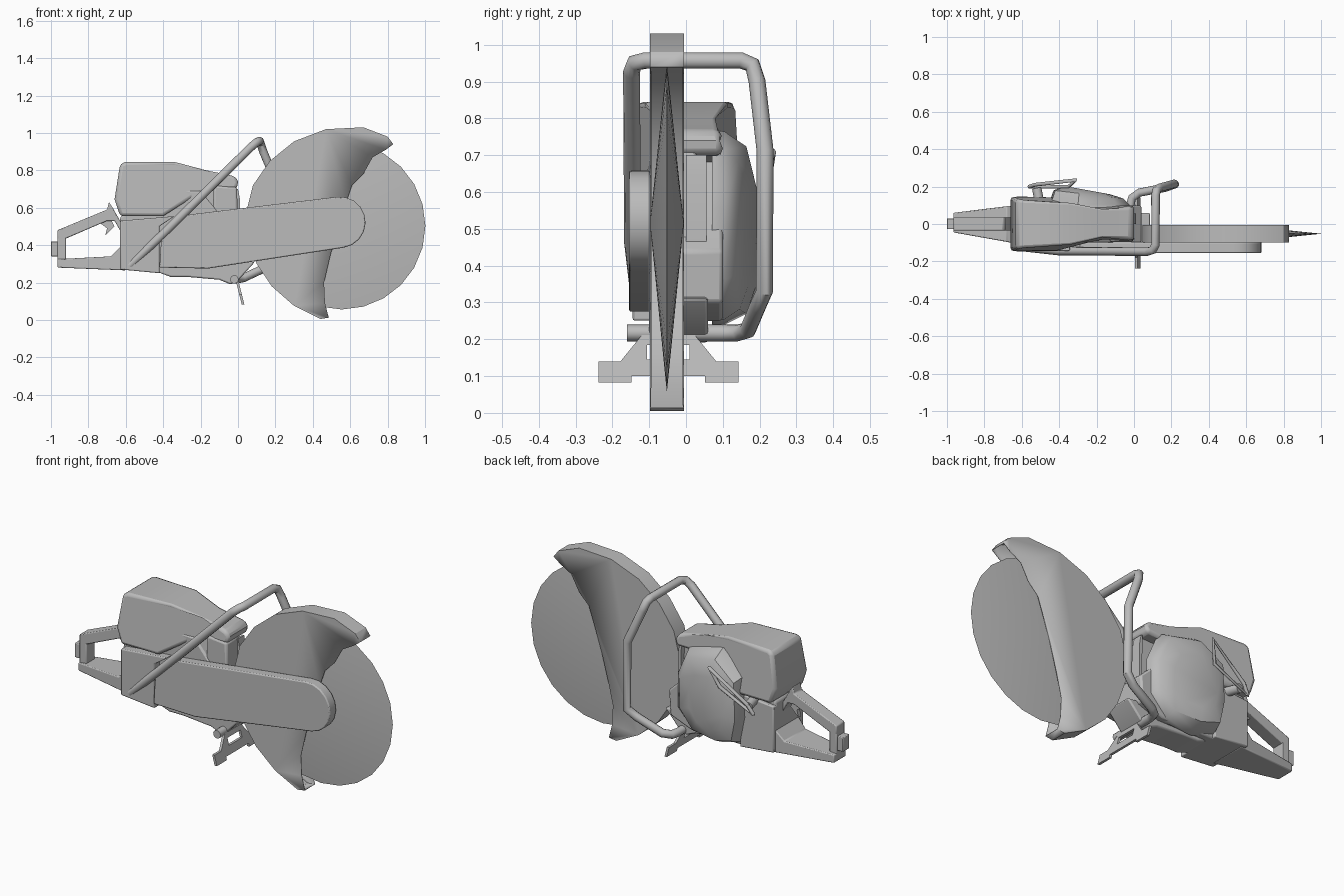
import bpy, bmesh, math
from mathutils import Vector

grey = bpy.data.materials.new("plain grey")
grey.diffuse_color = (0.5, 0.5, 0.5, 1)


def finish(ob, bevel=0, angle=30):
    ob.data.materials.append(grey)
    bpy.ops.object.select_all(action='DESELECT')
    ob.select_set(True)
    bpy.context.view_layer.objects.active = ob
    if bevel:
        m = ob.modifiers.new("edge", 'BEVEL')
        m.width, m.segments, m.limit_method = bevel, 2, 'ANGLE'
        m.angle_limit = math.radians(40)
    bpy.ops.object.shade_smooth_by_angle(angle=math.radians(angle))
    return ob


def mesh_object(name, bm):
    me = bpy.data.meshes.new(name)
    bm.to_mesh(me)
    bm.free()
    ob = bpy.data.objects.new(name, me)
    bpy.context.collection.objects.link(ob)
    return ob


def loft(name, rings, bevel=0, angle=30):
    """Join equal-length rings of 3D points and cap both ends."""
    bm = bmesh.new()
    vs = [[bm.verts.new(p) for p in r] for r in rings]
    n = len(vs[0])
    for a, b in zip(vs, vs[1:]):
        for i in range(n):
            bm.faces.new((a[i], a[(i + 1) % n], b[(i + 1) % n], b[i]))
    bm.faces.new(vs[0])
    bm.faces.new(vs[-1])
    bmesh.ops.recalc_face_normals(bm, faces=bm.faces)
    return finish(mesh_object(name, bm), bevel, angle)


def prism(name, pts, y0, y1, bevel=0):
    """Extrude an x-z outline between y0 and y1 (numbers or functions)."""
    f = lambda y, p: y(*p) if callable(y) else y
    return loft(name, [[(p[0], f(y, p), p[1]) for p in pts] for y in (y0, y1)], bevel)


def tube(name, pts, r):
    cu = bpy.data.curves.new(name, 'CURVE')
    cu.dimensions, cu.bevel_depth, cu.bevel_resolution = '3D', r, 3
    cu.use_fill_caps = True
    sp = cu.splines.new('POLY')
    sp.points.add(len(pts) - 1)
    for q, p in zip(sp.points, pts):
        q.co = (*p, 1)
    ob = bpy.data.objects.new(name, cu)
    bpy.context.collection.objects.link(ob)
    bpy.ops.object.select_all(action='DESELECT')
    ob.select_set(True)
    bpy.context.view_layer.objects.active = ob
    bpy.ops.object.convert(target='MESH')
    return finish(bpy.context.object, angle=45)


def arc(cx, cz, r, a0, a1, n):
    return [(cx + r * math.cos(math.radians(a0 + (a1 - a0) * i / n)),
             cz + r * math.sin(math.radians(a0 + (a1 - a0) * i / n))) for i in range(n + 1)]


# Cutting disc: two shallow cones
MID = -0.052
bm = bmesh.new()
rim = [bm.verts.new((x, MID, z)) for x, z in arc(0.555, 0.503, 0.447, 0, 345, 23)]
for s in (-1, 1):
    tip = bm.verts.new((0.555, MID + s * 0.046, 0.515))
    for i in range(24):
        bm.faces.new((rim[i], rim[(i + 1) % 24], tip))
bmesh.ops.recalc_face_normals(bm, faces=bm.faces)
finish(mesh_object("cutting_disc", bm))

# Disc guard: two cheeks and an outer rim, open toward the front
outer = [(0.83, 0.94), (0.80, 0.98), (0.67, 1.03), (0.47, 1.02), (0.30, 0.955), (0.17, 0.85),
         (0.08, 0.72), (0.045, 0.58), (0.05, 0.44), (0.10, 0.30), (0.18, 0.18), (0.30, 0.075),
         (0.44, 0.005), (0.485, 0.012)]
mouth = [(0.465, 0.09), (0.46, 0.20), (0.49, 0.33), (0.53, 0.48), (0.575, 0.62), (0.61, 0.72),
         (0.67, 0.78), (0.72, 0.87), (0.79, 0.91)]
bm = bmesh.new()
cheeks = [[bm.verts.new((x, y, z)) for x, z in outer + mouth] for y in (-0.098, -0.006)]
for c in cheeks:
    bm.faces.new(c)
for i in range(len(outer) - 1):
    bm.faces.new((cheeks[0][i], cheeks[0][i + 1], cheeks[1][i + 1], cheeks[1][i]))
bmesh.ops.recalc_face_normals(bm, faces=bm.faces)
guard = mesh_object("disc_guard", bm)
thick = guard.modifiers.new("wall", 'SOLIDIFY')
thick.thickness = 0.004
finish(guard)

# Drive arm along the near side
prism("drive_arm", [(-0.42, 0.28), (-0.41, 0.44), (-0.29, 0.56)]
      + arc(0.545, 0.522, 0.137, 97, -82, 9) + [(-0.16, 0.275)], -0.155, -0.097, 0.006)

# Engine block, rear block and sump
prism("engine_block", [(-0.63, 0.27), (-0.42, 0.25), (-0.10, 0.25), (0.03, 0.30), (0.04, 0.44),
                       (-0.10, 0.57), (-0.20, 0.69), (-0.40, 0.70), (-0.63, 0.55)], -0.10, 0.10, 0.01)
prism("rear_block", [(-0.63, 0.27), (-0.42, 0.25), (-0.42, 0.50), (-0.34, 0.555), (-0.63, 0.53)],
      -0.145, 0.12, 0.006)
prism("sump", [(-0.44, 0.26), (-0.36, 0.23), (-0.27, 0.23), (-0.10, 0.215), (-0.04, 0.19),
               (0.0, 0.21), (0.09, 0.31), (-0.2, 0.33)], -0.10, 0.06, 0.008)
prism("silencer", [(-0.14, 0.40), (0.0, 0.40), (-0.005, 0.71), (-0.13, 0.72)], -0.095, 0.03, 0.012)
prism("silencer_plate", [(0.0, 0.38), (0.012, 0.38), (0.012, 0.64), (0.0, 0.70), (-0.01, 0.70)],
      -0.0, 0.055)


# Top cover, narrowing toward the front
def cover_side(near, far):
    def side(x, z):
        t = min(1, max(0, (x + 0.40) / 0.22))
        lean = 0.90 if z > 0.76 else 1
        return (near + (far - near) * t) * lean
    return side


prism("top_cover", [(-0.63, 0.555), (-0.66, 0.645), (-0.63, 0.835), (-0.60, 0.845), (-0.34, 0.845),
                    (-0.17, 0.80), (-0.015, 0.768), (0.0, 0.74), (-0.005, 0.70), (-0.16, 0.695),
                    (-0.22, 0.67), (-0.40, 0.555)],
      cover_side(-0.147, -0.09), cover_side(0.147, 0.10), 0.018)

# Starter housing bulging from the far side
base = [(-0.43, 0.27), (-0.30, 0.235), (-0.12, 0.25), (-0.02, 0.36), (-0.02, 0.56),
        (-0.09, 0.72), (-0.30, 0.77), (-0.45, 0.66), (-0.46, 0.42)]


def housing_ring(scale, y):
    return [(-0.26 + (x + 0.26) * scale, y - 0.10 * (x + 0.26) * (y > 0.11),
             0.46 + (z - 0.46) * scale) for x, z in base]


loft("starter_housing", [housing_ring(1, 0.07), housing_ring(0.98, 0.105),
                         housing_ring(0.85, 0.16), housing_ring(0.55, 0.183)], angle=40)

# Pull handle and its stub
tri = [(-0.56, 0.20, 0.50), (-0.53, 0.21, 0.55), (-0.31, 0.235, 0.71), (-0.35, 0.20, 0.60)]
tube("pull_handle", tri + tri[:2], 0.010)
tube("pull_stub", [(-0.50, 0.09, 0.54), (-0.52, 0.19, 0.53)], 0.025)

# Rear handle: grip, end bar and wide base
prism("rear_grip", [(-0.965, 0.43), (-0.965, 0.48), (-0.70, 0.59), (-0.69, 0.63), (-0.67, 0.60),
                    (-0.625, 0.52), (-0.62, 0.46), (-0.66, 0.53), (-0.70, 0.53), (-0.92, 0.435)],
      -0.035, 0.038, 0.005)
prism("rear_end_bar", [(-0.965, 0.28), (-0.965, 0.48), (-0.92, 0.46), (-0.92, 0.30)],
      -0.035, 0.038, 0.005)
prism("rear_end_pad", [(-1.0, 0.34), (-1.0, 0.42), (-0.95, 0.42), (-0.95, 0.34)], -0.028, 0.03, 0.004)
prism("rear_base", [(-0.965, 0.28), (-0.965, 0.325), (-0.68, 0.34), (-0.62, 0.40), (-0.60, 0.40),
                    (-0.60, 0.265)],
      lambda x, z: -0.045 - 0.065 * (x + 0.965) / 0.365,
      lambda x, z: 0.06 + 0.045 * (x + 0.965) / 0.365, 0.005)
prism("trigger", [(-0.68, 0.54), (-0.74, 0.52), (-0.70, 0.49), (-0.71, 0.45), (-0.66, 0.50)],
      -0.012, 0.012)

# Wrap-around front handle
tube("front_handle", [(-0.58, -0.125, 0.29), (-0.40, -0.145, 0.46), (0.07, -0.148, 0.925),
                      (0.10, -0.14, 0.95), (0.115, -0.11, 0.957), (0.115, 0.15, 0.957),
                      (0.12, 0.18, 0.945), (0.135, 0.193, 0.90), (0.215, 0.215, 0.71),
                      (0.22, 0.213, 0.33), (0.17, 0.195, 0.29), (0.03, 0.168, 0.225),
                      (-0.01, 0.14, 0.217), (-0.02, 0.10, 0.217), (-0.02, -0.16, 0.217)], 0.023)

# Foot stand: half profile mirrored about the disc plane
half = [(0, .10), (.10, .10), (.10, .082), (.19, .082), (.19, .14), (.13, .14), (.065, .22),
        (0, .22), (0, .185), (.058, .185), (.058, .145), (0, .145)]
for s, side in ((-1, "near"), (1, "far")):
    loft("foot_stand_" + side,
         [[(0.03 - 0.25 * (z - 0.10) + o, MID + 0.004 + s * d, z) for d, z in half]
          for o in (-0.014, 0)])
